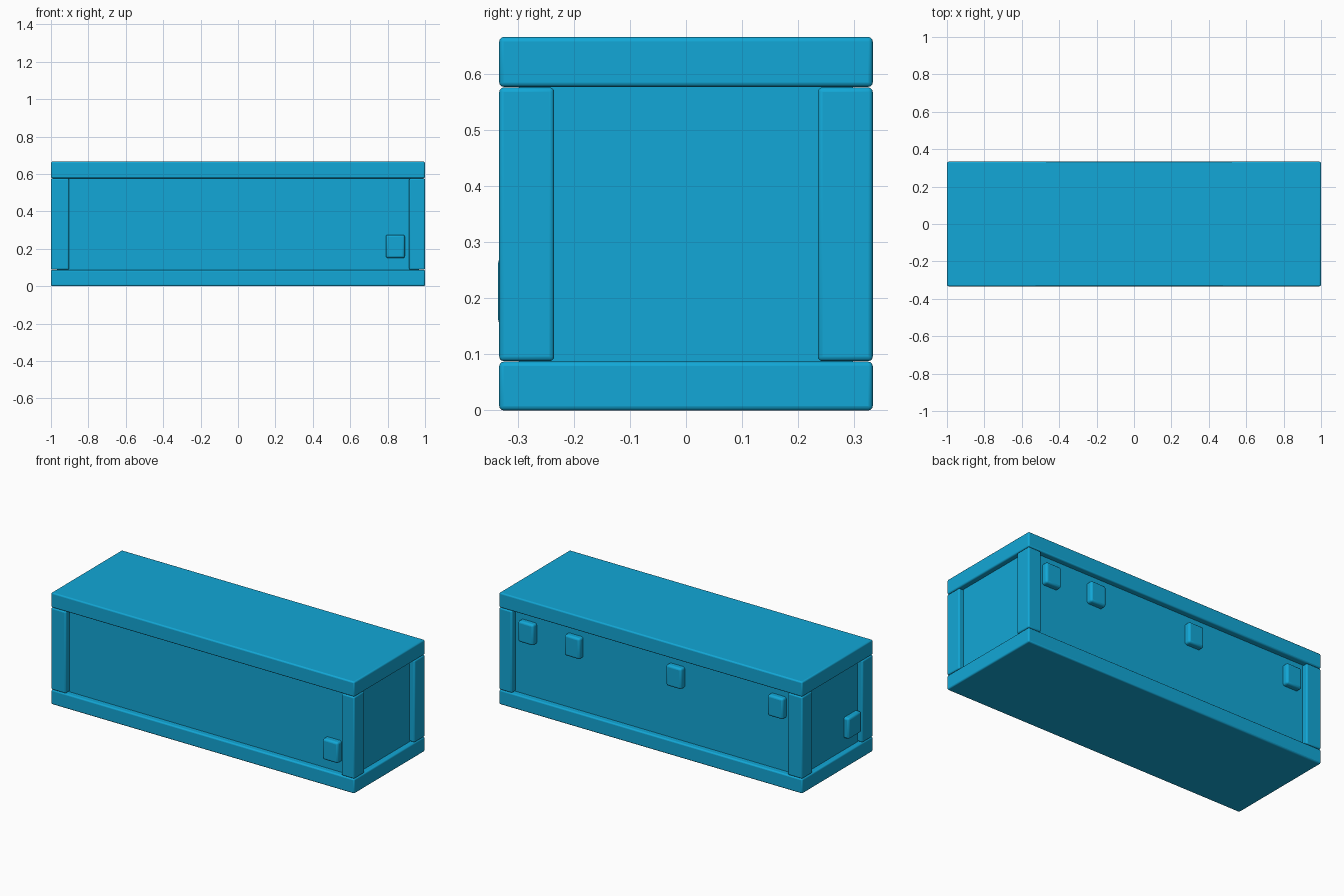
import bpy
import math

if "Cube" in bpy.data.objects:
    bpy.data.objects.remove(bpy.data.objects["Cube"])

blue = bpy.data.materials.new("blue_paint")
blue.diffuse_color = (0.006, 0.39, 0.68, 1)
blue.use_nodes = True
blue.node_tree.nodes["Principled BSDF"].inputs["Base Color"].default_value = blue.diffuse_color


def box(name, x, y, z, bevel=0.008):
    """Rounded box from (min, max) extents on each axis."""
    centre = [(a + b) / 2 for a, b in (x, y, z)]
    bpy.ops.mesh.primitive_cube_add(size=1, location=centre)
    ob = bpy.context.object
    ob.name = name
    ob.scale = [b - a for a, b in (x, y, z)]
    bpy.ops.object.transform_apply(location=False, rotation=False, scale=True)
    ob.data.materials.append(blue)
    if bevel:
        mod = ob.modifiers.new("rounded_edges", 'BEVEL')
        mod.width = bevel
        mod.segments = 3
    bpy.ops.object.shade_smooth_by_angle(angle=math.radians(35))
    return ob


W, D, H = 1.0, 0.333, 0.666          # half length, half depth, height
FLOOR, CEIL = 0.087, 0.577           # inner faces of the slabs

# top and bottom slabs
box("bottom_slab", (-W, W), (-D, D), (0, FLOOR))
box("top_slab", (-W, W), (-D, D), (CEIL, H))

# recessed body between the slabs
box("body", (-0.968, 0.968), (-0.298, 0.298), (FLOOR - 0.02, CEIL + 0.02), 0)

# corner posts
for side, y in (("front", (-D, -0.235)), ("back", (0.235, D))):
    box(side + "_left_post", (-W, -0.903), y, (FLOOR + 0.001, CEIL - 0.001))
    box(side + "_right_post", (0.915, W), y, (FLOOR + 0.001, CEIL - 0.001))

# small raised blocks: one on the front, a row on the back, one on the left end
box("front_block", (0.79, 0.892), (-0.335, -0.28), (0.15, 0.275), 0.012)
for i, x in enumerate((0.826, 0.52, -0.15, -0.82)):
    box(f"back_block_{i + 1}", (x - 0.051, x + 0.051), (0.28, D),
        (0.405, 0.53), 0.012)
box("left_end_block", (-W, -0.95), (-0.226, -0.106), (0.155, 0.28), 0.012)
